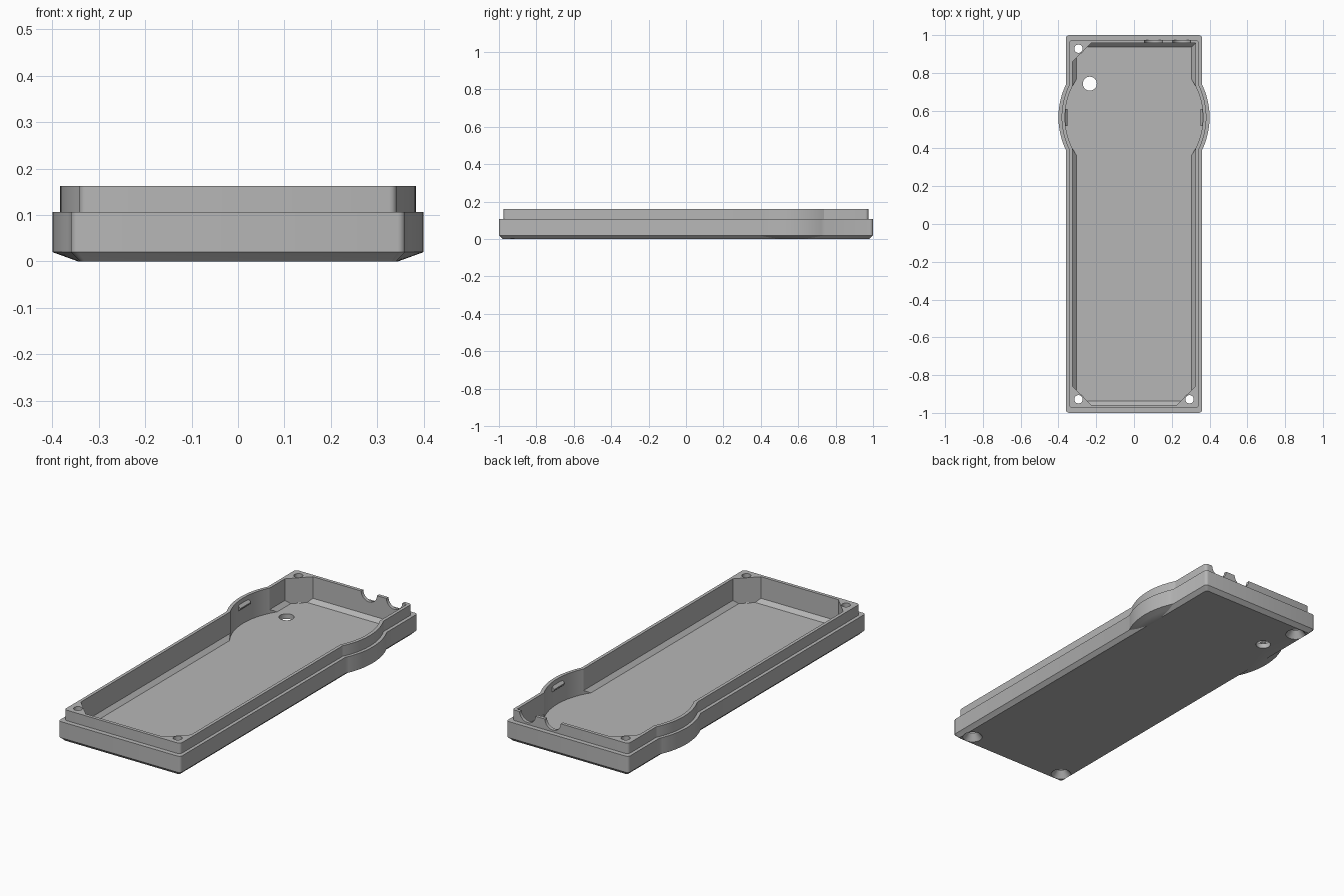
import bpy, bmesh, math

if "Cube" in bpy.data.objects:
    bpy.data.objects.remove(bpy.data.objects["Cube"])

CY = 0.565  # centre of the round side bulges

grey = bpy.data.materials.new("plain grey")
grey.diffuse_color = (0.47, 0.47, 0.47, 1)
grey.use_nodes = True
grey.node_tree.nodes["Principled BSDF"].inputs["Base Color"].default_value = grey.diffuse_color


def loft(name, levels):
    """Closed solid through stacked outlines: [(z, [(x, y), ...]), ...]"""
    bm = bmesh.new()
    rings = [[bm.verts.new((x, y, z)) for x, y in pts] for z, pts in levels]
    n = len(rings[0])
    for a, b in zip(rings, rings[1:]):
        for i in range(n):
            j = (i + 1) % n
            bm.faces.new((a[i], a[j], b[j], b[i]))
    bm.faces.new(rings[0][::-1])
    bm.faces.new(rings[-1])
    bmesh.ops.recalc_face_normals(bm, faces=bm.faces)
    me = bpy.data.meshes.new(name)
    bm.to_mesh(me)
    bm.free()
    me.materials.append(grey)
    ob = bpy.data.objects.new(name, me)
    bpy.context.collection.objects.link(ob)
    return ob


def arc(cx, cy, r, a0, a1, n):
    return [(cx + r * math.cos(a0 + (a1 - a0) * i / n),
             cy + r * math.sin(a0 + (a1 - a0) * i / n)) for i in range(n + 1)]


def circle(cx, cy, r, n=32):
    return arc(cx, cy, r, 0, 2 * math.pi, n)[:-1]


def outline(w, l, r, f):
    """Rounded rectangle with a round bulge on each long side"""
    h, a = math.pi / 2, math.acos(w / r)
    return (arc(w - f, f - l, f, -h, 0, 4) + arc(0, CY, r, -a, a, 20)
            + arc(w - f, l - f, f, 0, h, 4) + arc(f - w, l - f, f, h, 2 * h, 4)
            + arc(0, CY, r, 2 * h - a, 2 * h + a, 20)
            + arc(f - w, f - l, f, 2 * h, 3 * h, 4))


def cavity(w, l, d=1.185):
    """Inner rectangle with three corners cut off for the screw posts"""
    return [(d - l, -l), (w, w - d), (w, l), (l - d, l),
            (-w, d - w), (-w, w - d), (l - d, -l)]


def cut(body, cutter):
    cutter.hide_render = True
    m = body.modifiers.new("cut", 'BOOLEAN')
    m.operation = 'DIFFERENCE'
    m.solver = 'EXACT'
    m.object = cutter
    bpy.context.view_layer.objects.active = body
    bpy.ops.object.modifier_apply(modifier=m.name)
    bpy.data.objects.remove(cutter)


# Tray body: chamfered base, outer wall, stepped lip
outer = outline(0.36, 1.0, 0.40, 0.016)
lip = outline(0.342, 0.975, 0.383, 0.016)
tray = loft("case_tray", [
    (0.0, outline(0.34, 0.98, 0.345, 0.01)),
    (0.01, outline(0.35, 0.99, 0.3725, 0.013)),
    (0.02, outer), (0.106, outer), (0.106, lip), (0.162, lip)])

# Hollow interior with a sloped floor edge, then the round widening
cut(tray, loft("cavity_cutter", [
    (0.027, cavity(0.305, 0.937)), (0.047, cavity(0.325, 0.957)),
    (0.2, cavity(0.325, 0.957))]))
ring = circle(0, CY, 0.365, 96)
cut(tray, loft("round_cutter", [(0.027, ring), (0.21, ring)]))

# Countersunk screw holes in the three posts
for x, y in ((-0.294, 0.928), (-0.294, -0.928), (0.294, -0.928)):
    cut(tray, loft("screw_cutter", [
        (-0.01, circle(x, y, 0.058)), (0.035, circle(x, y, 0.022)),
        (0.22, circle(x, y, 0.022))]))

# Round hole through the floor
hole = circle(-0.234, 0.743, 0.037)
cut(tray, loft("floor_hole_cutter", [(-0.02, hole), (0.08, hole)]))

# Half-round cable notches in the back lip
for x in (0.103, 0.252):
    c = circle(0, 0, 0.047)
    notch = loft("notch_cutter", [(-0.06, c), (0.06, c)])
    notch.rotation_euler = (math.pi / 2, 0, 0)
    notch.location = (x, 0.965, 0.163)
    bpy.context.view_layer.update()
    cut(tray, notch)

bpy.ops.object.select_all(action='DESELECT')
tray.select_set(True)
bpy.context.view_layer.objects.active = tray
bpy.ops.object.shade_smooth_by_angle(angle=math.radians(25))

# Snap ridges inside the bulges
for name, s in (("left_snap_ridge", -1), ("right_snap_ridge", 1)):
    def bar(x):
        return [(s * x, CY - 0.045), (s * 0.373, CY - 0.045),
                (s * 0.373, CY + 0.045), (s * x, CY + 0.045)]
    loft(name, [(0.108, bar(0.364)), (0.12, bar(0.351)),
                (0.126, bar(0.351)), (0.139, bar(0.364))])
